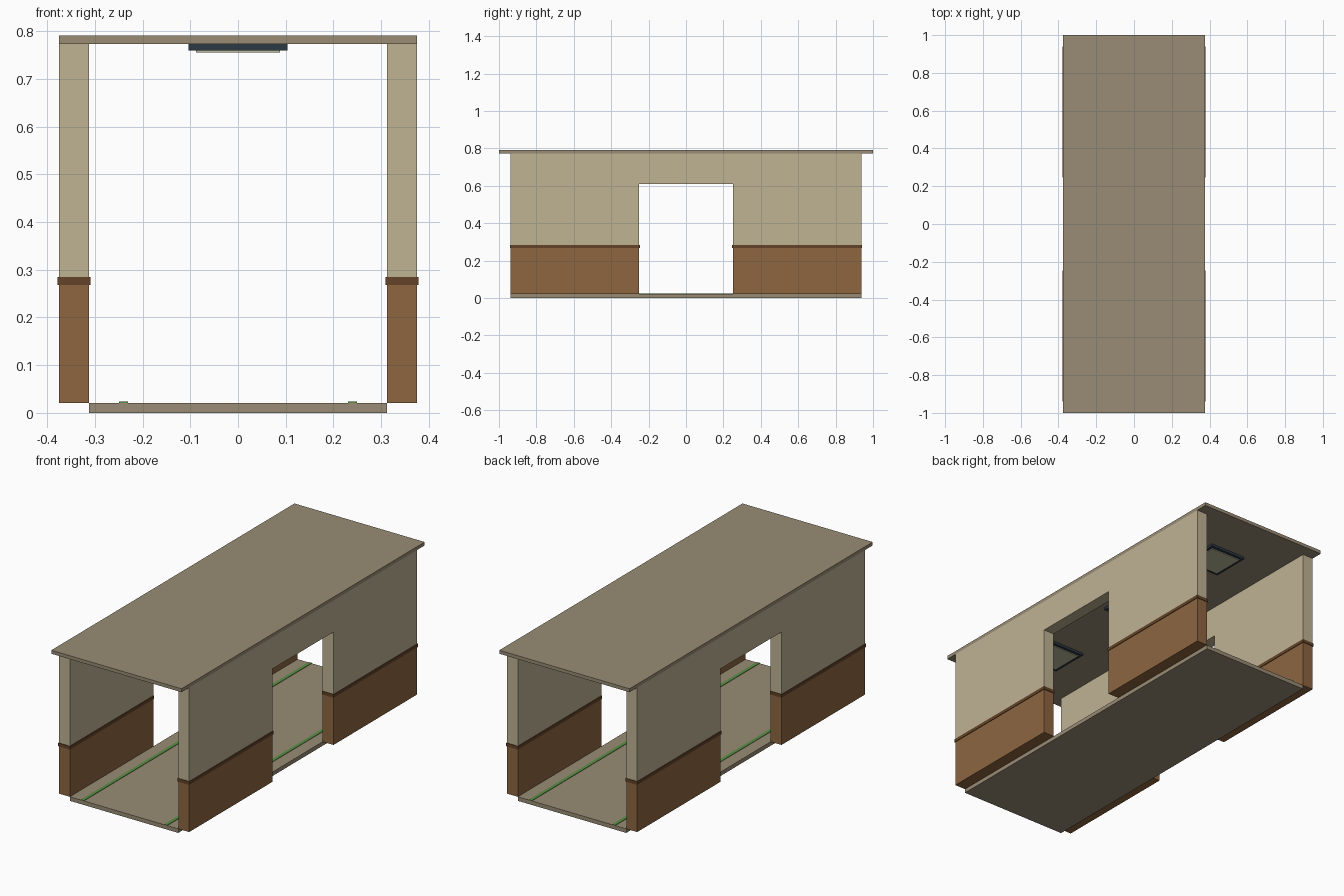
import bpy, bmesh

if "Cube" in bpy.data.objects:
    bpy.data.objects.remove(bpy.data.objects["Cube"])


def lin(c):
    c /= 255
    return c / 12.92 if c <= 0.04045 else ((c + 0.055) / 1.055) ** 2.4


def mat(name, r, g, b):
    m = bpy.data.materials.new(name)
    m.diffuse_color = (lin(r), lin(g), lin(b), 1)
    m.use_nodes = True
    m.node_tree.nodes["Principled BSDF"].inputs["Base Color"].default_value = m.diffuse_color
    return m


TAN = mat("grey_tan", 153, 140, 117)
CREAM = mat("cream_wall", 191, 179, 148)
BROWN = mat("wood_brown", 141, 102, 64)
DARK = mat("dark_wood", 100, 68, 40)
GREEN = mat("stripe_green", 92, 145, 70)
FRAME = mat("lamp_frame", 44, 56, 68)
LAMP = mat("lamp_panel", 186, 186, 156)


def box(name, x, y, z, m):
    """Box from (min, max) ranges."""
    bm = bmesh.new()
    bmesh.ops.create_cube(bm, size=1)
    for v in bm.verts:
        v.co = [r[0] if c < 0 else r[1] for c, r in zip(v.co, (x, y, z))]
    me = bpy.data.meshes.new(name)
    bm.to_mesh(me)
    bm.free()
    me.materials.append(m)
    ob = bpy.data.objects.new(name, me)
    bpy.context.collection.objects.link(ob)
    return ob


def span(s, a, b):
    return tuple(sorted((s * a, s * b)))


END = 0.9375

# Floor and ceiling slabs
box("floor", (-0.3125, 0.3125), (-END, END), (0, 0.021), TAN)
box("ceiling", (-0.375, 0.375), (-1, 1), (0.773, 0.791), TAN)

for sx, side in ((-1, "left"), (1, "right")):
    wx = span(sx, 0.3125, 0.375)
    # Wall beam over the doorway
    box(side + "_door_header", wx, (-0.25, 0.25), (0.609, 0.773), CREAM)
    # Green floor stripe
    box(side + "_floor_stripe", span(sx, 0.231, 0.249), (-END, END), (0.02, 0.0235), GREEN)
    for sy, end in ((-1, "front"), (1, "back")):
        wy = span(sy, 0.25, END)
        tag = side + "_" + end
        # Wainscot, rail and upper wall on each side of the doorway
        box(tag + "_wainscot", wx, wy, (0.021, 0.273), BROWN)
        box(tag + "_upper_wall", wx, wy, (0.273, 0.773), CREAM)
        box(tag + "_rail", span(sx, 0.3095, 0.378), span(sy, 0.247, 0.9405), (0.268, 0.285), DARK)

# Three square ceiling lamps
for i, cy in enumerate((-0.625, 0, 0.625)):
    box("lamp_frame_%d" % i, (-0.104, 0.104), (cy - 0.104, cy + 0.104), (0.76, 0.773), FRAME)
    box("lamp_panel_%d" % i, (-0.0885, 0.0885), (cy - 0.0885, cy + 0.0885), (0.756, 0.761), LAMP)
